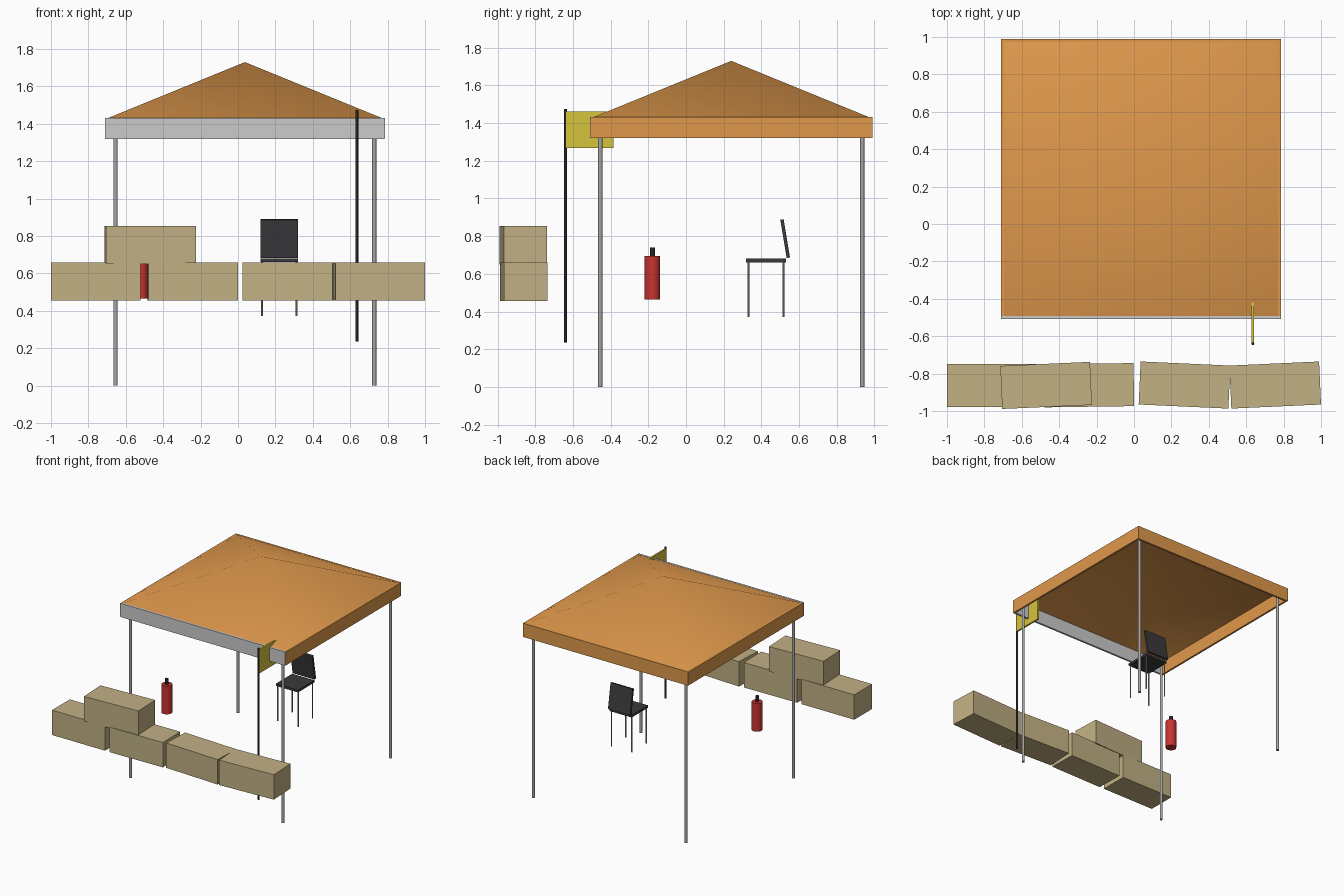
import bpy, math
from mathutils import Matrix, Vector

if "Cube" in bpy.data.objects:
    bpy.data.objects.remove(bpy.data.objects["Cube"])


def material(name, r, g, b):
    """Flat material from sRGB 0-255 values, stored as linear."""
    lin = [((c / 255 + 0.055) / 1.055) ** 2.4 for c in (r, g, b)]
    m = bpy.data.materials.new(name)
    m.diffuse_color = (*lin, 1)
    m.use_nodes = True
    m.node_tree.nodes["Principled BSDF"].inputs["Base Color"].default_value = m.diffuse_color
    return m


ORANGE = material("orange canvas", 224, 153, 76)
LIGHT = material("light grey trim", 203, 203, 203)
STEEL = material("steel", 165, 165, 167)
SAND = material("sand sack", 194, 177, 132)
RED = material("red paint", 200, 52, 48)
DARK = material("dark grey plastic", 58, 58, 60)
BLACK = material("black metal", 38, 38, 40)
YELLOW = material("yellow cloth", 214, 195, 60)


def finish(name, mat):
    ob = bpy.context.object
    ob.name = name
    ob.data.materials.append(mat)
    return ob


def box(name, mat, center, size, rot=(0, 0, 0)):
    bpy.ops.mesh.primitive_cube_add(size=1)
    ob = finish(name, mat)
    ob.data.transform(Matrix.Diagonal((*size, 1)))
    ob.location = center
    ob.rotation_euler = [math.radians(a) for a in rot]
    return ob


def rod(name, mat, x, y, z0, z1, r, sides=12):
    bpy.ops.mesh.primitive_cylinder_add(vertices=sides, radius=r, depth=z1 - z0,
                                        location=(x, y, (z0 + z1) / 2))
    ob = finish(name, mat)
    bpy.ops.object.shade_smooth_by_angle(angle=math.radians(40))
    return ob


CX, CY = 0.037, 0.24      # canopy centre
HALF, T = 0.749, 0.016    # valance half width and thickness

# Canopy roof: open, softly shaded pyramid
h = HALF - 0.014
verts = [(CX - h, CY - h, 1.43), (CX + h, CY - h, 1.43),
         (CX + h, CY + h, 1.43), (CX - h, CY + h, 1.43), (CX, CY, 1.73)]
mesh = bpy.data.meshes.new("canopy_roof")
mesh.from_pydata(verts, [], [(i, (i + 1) % 4, 4) for i in range(4)])
mesh.materials.append(ORANGE)
mesh.polygons.foreach_set("use_smooth", [True] * 4)
roof = bpy.data.objects.new("canopy_roof", mesh)
bpy.context.collection.objects.link(roof)

# Valance strips, the front one light grey
d = HALF - T / 2
for side, s in (("front", -1), ("back", 1)):
    box(side + "_valance", LIGHT if s < 0 else ORANGE, (CX, CY + s * d, 1.376),
        (2 * HALF - 0.004, T, 0.112))
for side, s in (("left", -1), ("right", 1)):
    box(side + "_valance", ORANGE, (CX + s * d, CY, 1.376), (T, 2 * HALF - 0.002, 0.11))

# Canopy poles
for x in (-0.655, 0.728):
    for y in (-0.455, 0.935):
        rod("canopy_pole", STEEL, x, y, 0, 1.425, 0.0115)

# Sandbag wall: centre x, y, bottom z, turn
for x, y, z, turn in ((-0.76, -0.864, 0.455, 0), (-0.241, -0.862, 0.455, 0.8),
                      (0.27, -0.861, 0.455, -2.6), (0.755, -0.861, 0.455, 2.6),
                      (-0.47, -0.863, 0.65, 2.6)):
    box("sandbag", SAND, (x, y, z + 0.102), (0.48, 0.23, 0.204), (0, 0, turn))

# Flag
rod("flag_pole", BLACK, 0.635, -0.64, 0.235, 1.475, 0.008)
box("flag", YELLOW, (0.635, -0.511, 1.365), (0.014, 0.252, 0.192))

# Fire extinguisher
rod("extinguisher_body", RED, -0.52, -0.178, 0.465, 0.695, 0.041, 16)
rod("extinguisher_valve", BLACK, -0.52, -0.178, 0.69, 0.74, 0.014)

# Folding chair
box("seat", DARK, (0.221, 0.424, 0.671), (0.2, 0.212, 0.019))
box("chair_back", DARK, (0.221, 0.526, 0.787), (0.2, 0.018, 0.206), (9.5, 0, 0))
for x in (0.128, 0.313):
    for y in (0.331, 0.517):
        rod("chair_leg", STEEL, x, y, 0.372, 0.665, 0.0055, 8)
